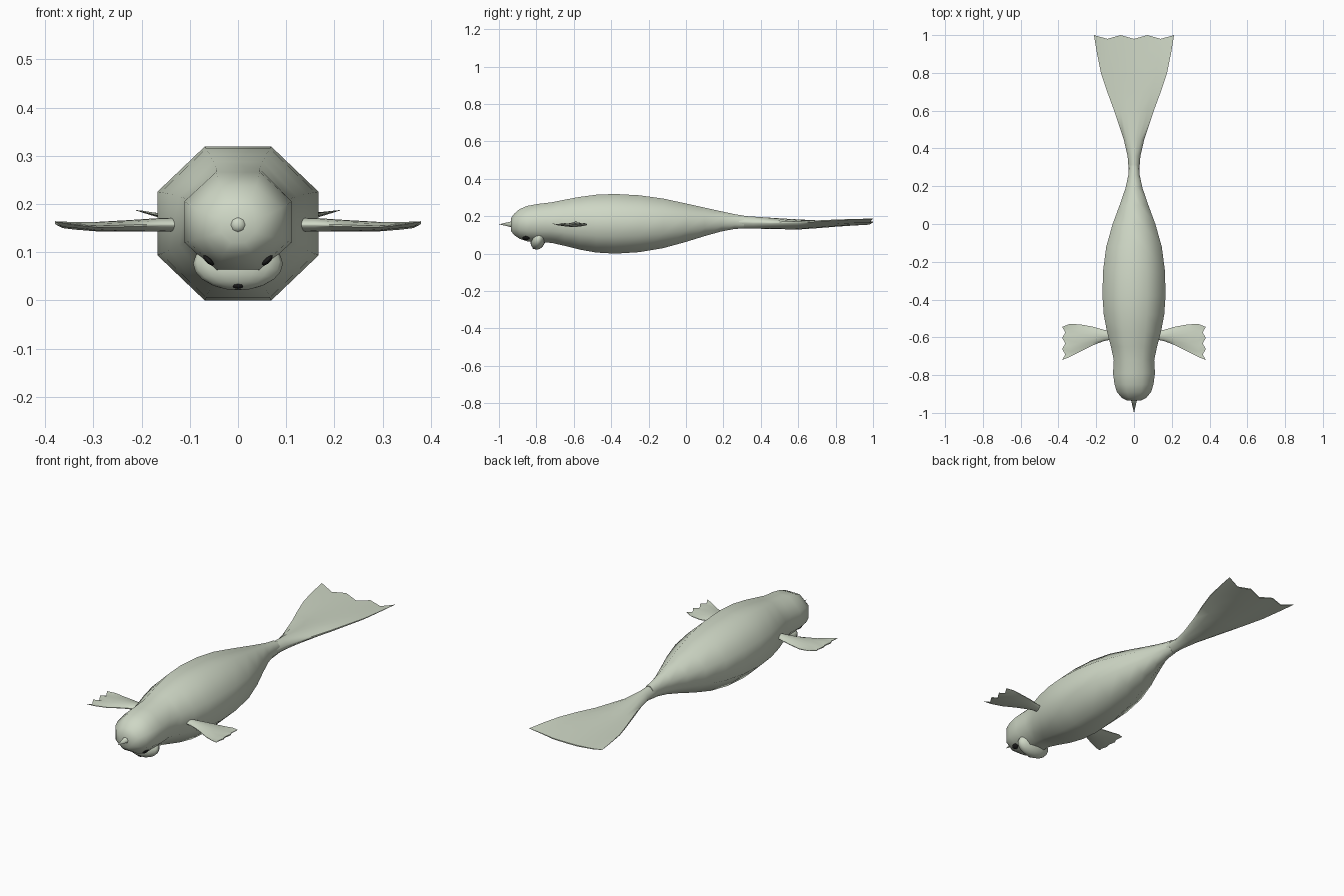
import bpy, bmesh, math
from mathutils import Matrix

if "Cube" in bpy.data.objects:
    bpy.data.objects.remove(bpy.data.objects["Cube"])


def material(name, rgb):
    m = bpy.data.materials.new(name)
    m.diffuse_color = (*rgb, 1)
    m.use_nodes = True
    m.node_tree.nodes["Principled BSDF"].inputs["Base Color"].default_value = m.diffuse_color
    return m


HIDE = material("pale grey green", (0.62, 0.68, 0.56))
DARK = material("black", (0.012, 0.012, 0.012))


def finish(bm, name, mat, angle=60):
    bmesh.ops.recalc_face_normals(bm, faces=bm.faces)
    mesh = bpy.data.meshes.new(name)
    bm.to_mesh(mesh)
    bm.free()
    mesh.materials.append(mat)
    ob = bpy.data.objects.new(name, mesh)
    bpy.context.collection.objects.link(ob)
    bpy.ops.object.select_all(action='DESELECT')
    ob.select_set(True)
    bpy.context.view_layer.objects.active = ob
    bpy.ops.object.shade_smooth_by_angle(angle=math.radians(angle))
    return ob


def loft(name, rings, mat):
    """Skin a list of closed rings and cap both ends."""
    bm = bmesh.new()
    rows = [[bm.verts.new(p) for p in ring] for ring in rings]
    n = len(rows[0])
    for a, b in zip(rows, rows[1:]):
        for i in range(n):
            j = (i + 1) % n
            bm.faces.new((a[i], a[j], b[j], b[i]))
    bm.faces.new(rows[0])
    bm.faces.new(rows[-1])
    return finish(bm, name, mat)


def fin(name, sections, zigzag, place):
    """Thin fin with a scalloped tip; section = (span, low, high, z, thickness, edge lift)."""
    rings = []
    for k, (s, lo, hi, z, t, lift) in enumerate(sections):
        top, bottom = [], []
        tip = {len(sections) - 1: 1.0, len(sections) - 2: 0.3}.get(k, 0)
        for i in range(7):
            u = i / 3 - 1
            wave = (1 if i % 2 == 0 else -1) * tip * zigzag
            c = lo + (hi - lo) * i / 6
            half = t * (1 - 0.85 * u * u)
            mid = z + lift * u * u + wave * 0.5
            top.append(place(s + wave, c, mid + half))
            bottom.append(place(s + wave, c, mid - half))
        rings.append(top + bottom[::-1])
    return loft(name, rings, HIDE)


def ellipsoid(name, centre, radii, mat, tilt=(0, 0), segments=16, rings=10):
    bm = bmesh.new()
    bmesh.ops.create_uvsphere(bm, u_segments=segments, v_segments=rings, radius=1)
    m = (Matrix.Translation(centre) @ Matrix.Rotation(tilt[1], 4, 'Y')
         @ Matrix.Rotation(tilt[0], 4, 'X') @ Matrix.Diagonal((*radii, 1)))
    bm.transform(m)
    return finish(bm, name, mat)


# body and head: octagonal sections (y, half width, bottom, top)
stations = [
    (-0.935, 0.035, 0.120, 0.190), (-0.92, 0.065, 0.100, 0.212),
    (-0.89, 0.090, 0.080, 0.238), (-0.85, 0.103, 0.066, 0.255),
    (-0.79, 0.111, 0.060, 0.266), (-0.72, 0.107, 0.058, 0.274),
    (-0.65, 0.122, 0.042, 0.288), (-0.57, 0.143, 0.022, 0.303),
    (-0.48, 0.160, 0.006, 0.315), (-0.38, 0.167, 0.000, 0.319),
    (-0.25, 0.164, 0.008, 0.312), (-0.12, 0.147, 0.030, 0.294),
    (0.00, 0.113, 0.063, 0.268), (0.10, 0.076, 0.094, 0.246),
    (0.19, 0.045, 0.119, 0.226), (0.26, 0.030, 0.132, 0.211),
    (0.31, 0.026, 0.135, 0.203)]
body = []
for y, w, lo, hi in stations:
    ring = []
    for i in range(8):
        a = math.radians(22.5 + 45 * i)
        c = math.cos(math.radians(22.5))
        ring.append((w * math.cos(a) / c, y,
                     (lo + hi) / 2 + (hi - lo) / 2 * math.sin(a) / c))
    body.append(ring)
loft("body", body, HIDE)

# tail fin
tail = [(y, -w, w, z, t, lift) for y, w, z, t, lift in [
    (0.27, 0.027, 0.169, 0.035, 0.0), (0.36, 0.034, 0.166, 0.032, 0.0),
    (0.45, 0.055, 0.162, 0.030, 0.003), (0.60, 0.105, 0.156, 0.027, 0.012),
    (0.70, 0.142, 0.157, 0.021, 0.018), (0.80, 0.175, 0.159, 0.015, 0.021),
    (0.90, 0.196, 0.161, 0.009, 0.022), (0.99, 0.212, 0.163, 0.003, 0.019)]]
fin("tail_fin", tail, 0.010, lambda s, c, z: (c, s, z))

# front flippers
flipper = [
    (0.110, -0.610, -0.570, 0.157, 0.013, 0.0), (0.160, -0.620, -0.560, 0.157, 0.014, 0.0),
    (0.220, -0.643, -0.543, 0.155, 0.012, 0.0), (0.290, -0.678, -0.531, 0.153, 0.010, 0.0),
    (0.340, -0.705, -0.530, 0.155, 0.007, 0.002), (0.372, -0.720, -0.545, 0.157, 0.003, 0.003)]
for side, label in ((1, "right"), (-1, "left")):
    fin(label + "_flipper", flipper, 0.008, lambda s, c, z: (side * s, c, z))
    # eyes under the brow
    ellipsoid(label + "_eye", (side * 0.061, -0.855, 0.083), (0.014, 0.020, 0.006),
              DARK, (0, -side * 0.75))

# muzzle and nose
ellipsoid("muzzle", (0, -0.79, 0.076), (0.093, 0.040, 0.056), HIDE, (-0.3, 0))
ellipsoid("nose", (0, -0.812, 0.032), (0.014, 0.010, 0.008), DARK, segments=10, rings=8)

# forehead horn
bm = bmesh.new()
bmesh.ops.create_cone(bm, cap_ends=True, segments=8, radius1=0.023, radius2=0.0, depth=0.10)
bm.transform(Matrix.Translation((0, -0.95, 0.157)) @ Matrix.Rotation(math.pi / 2, 4, 'X'))
finish(bm, "horn", HIDE)
